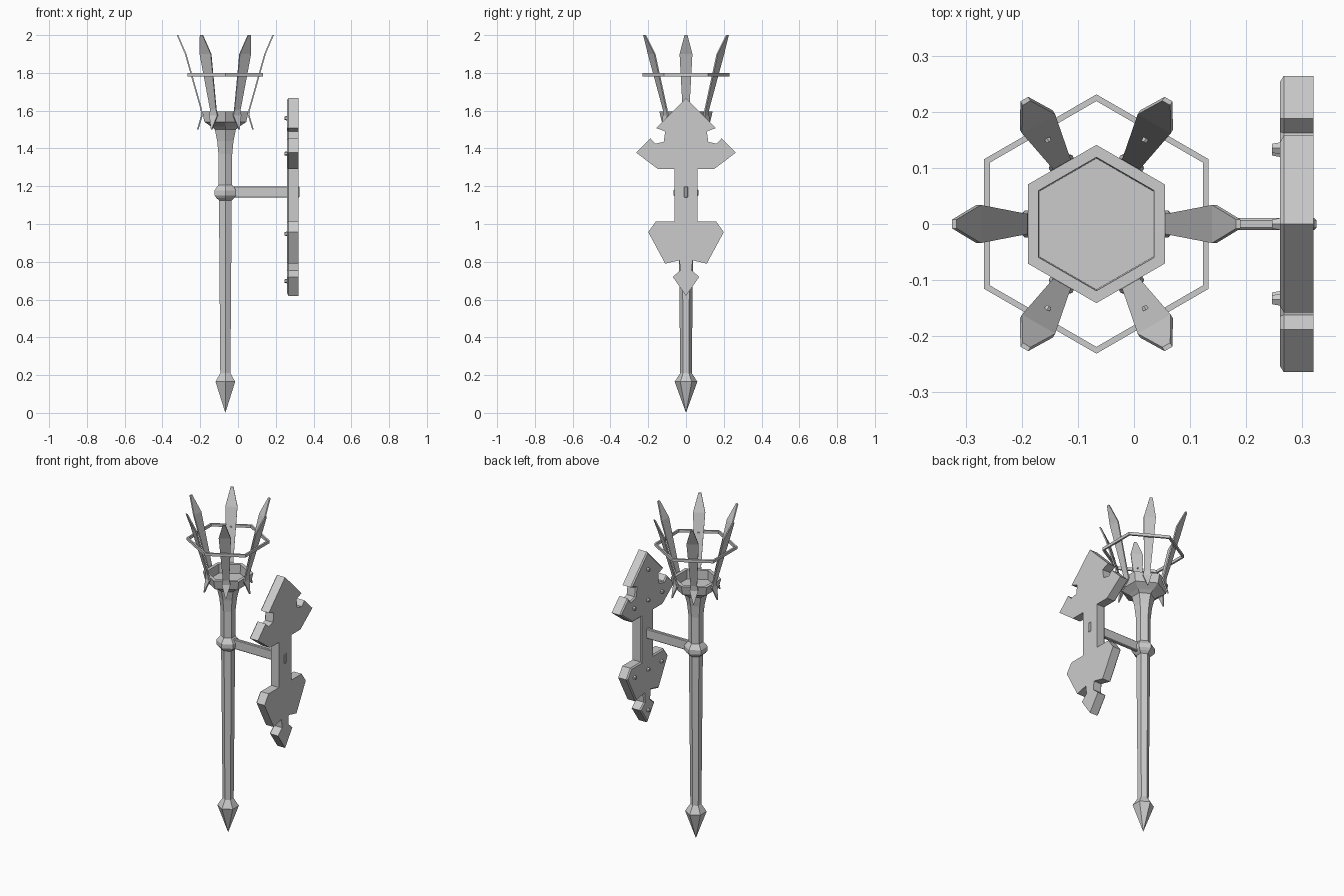
import bpy, bmesh
from math import pi, sin, cos, radians
from mathutils import Matrix, Vector

if "Cube" in bpy.data.objects:
    bpy.data.objects.remove(bpy.data.objects["Cube"])

AXIS = -0.067  # x position of the torch pole


def finish(bm, name):
    bmesh.ops.recalc_face_normals(bm, faces=bm.faces[:])
    mesh = bpy.data.meshes.new(name)
    bm.to_mesh(mesh)
    bm.free()
    obj = bpy.data.objects.new(name, mesh)
    bpy.context.collection.objects.link(obj)
    return obj


def hex_lathe(name, profile, closed=False):
    """Six-sided lathe around the pole axis; profile is (corner radius, z)."""
    bm = bmesh.new()
    rings = []
    for r, z in profile:
        if r == 0:
            rings.append([bm.verts.new((AXIS, 0, z))] * 6)
        else:
            rings.append([bm.verts.new((AXIS + r * cos(pi / 6 + k * pi / 3),
                                        r * sin(pi / 6 + k * pi / 3), z)) for k in range(6)])
    pairs = list(zip(rings, rings[1:]))
    if closed:
        pairs.append((rings[-1], rings[0]))
    for a, b in pairs:
        for k in range(6):
            n = (k + 1) % 6
            loop = list(dict.fromkeys((a[k], a[n], b[n], b[k])))
            bm.faces.new(loop)
    return finish(bm, name)


def peg(name, pos, axis, radius, length):
    bm = bmesh.new()
    rot = Vector(axis).to_track_quat('Z', 'Y').to_matrix().to_4x4()
    bmesh.ops.create_cone(bm, cap_ends=True, segments=6, radius1=radius,
                          radius2=radius * 0.7, depth=length,
                          matrix=Matrix.Translation(pos) @ rot)
    return finish(bm, name)


# Pole with pointed foot, collar, flared bowl and recessed top
hex_lathe("torch_pole", [
    (0, 0), (0.06, 0.165), (0.031, 0.21), (0.039, 1.125), (0.055, 1.138),
    (0.066, 1.152), (0.066, 1.178), (0.055, 1.192), (0.042, 1.207),
    (0.042, 1.37), (0.05, 1.44), (0.064, 1.50), (0.085, 1.515),
    (0.128, 1.54), (0.141, 1.595), (0.119, 1.595), (0.117, 1.54), (0, 1.54)])

# Hoop around the blades
hex_lathe("blade_hoop", [(0.231, 1.782), (0.231, 1.799), (0.219, 1.799), (0.219, 1.782)],
          closed=True)

# Bent blades around the bowl: (radius, z, half width)
BLADE = [(0.146, 1.50, 0.002), (0.124, 1.575, 0.024), (0.127, 1.605, 0.018),
         (0.210, 1.90, 0.034), (0.253, 2.0, 0.008)]
for i in range(6):
    bm = bmesh.new()
    rows = []
    for r, z, w in BLADE:
        rows.append([bm.verts.new(p) for p in
                     ((r + 0.004, -w, z), (r + 0.004, w, z), (r - 0.004, w, z), (r - 0.004, -w, z))])
    for a, b in zip(rows, rows[1:]):
        for k in range(4):
            bm.faces.new((a[k], a[(k + 1) % 4], b[(k + 1) % 4], b[k]))
    bm.faces.new(rows[0])
    bm.faces.new(rows[-1])
    ang = radians(60 * i)
    bm.transform(Matrix.Translation((AXIS, 0, 0)) @ Matrix.Rotation(ang, 4, 'Z'))
    finish(bm, f"blade_{i + 1}")
    # Pegs joining the diagonal blades to the hoop
    if i % 3:
        d = Vector((cos(ang), sin(ang), 0))
        peg(f"hoop_peg_{i + 1}", Vector((AXIS, 0, 1.79)) + d * 0.182, -d, 0.008, 0.026)

# Wall bracket arm
bm = bmesh.new()
bmesh.ops.create_cube(bm, size=1, matrix=Matrix.Translation(((AXIS + 0.325) / 2, 0, 1.169))
                      @ Matrix.Diagonal((0.325 - AXIS, 0.021, 0.06, 1)))
bmesh.ops.bevel(bm, geom=bm.edges[:], offset=0.004, segments=1, affect='EDGES')
finish(bm, "bracket_arm")

# Ornamental plate, mirrored half outline (y, z)
half = [(0, 1.667), (0.158, 1.508), (0.11, 1.49), (0.118, 1.435), (0.162, 1.425),
        (0.188, 1.453), (0.264, 1.378), (0.148, 1.29), (0.06, 1.29), (0.06, 1.013),
        (0.16, 1.013), (0.20, 0.957), (0.11, 0.79), (0.035, 0.808), (0.03, 0.755),
        (0.07, 0.72), (0, 0.62)]
outline = half + [(-y, z) for y, z in half[-2:0:-1]]
bm = bmesh.new()
back = bm.faces.new([bm.verts.new((0.26, y, z)) for y, z in outline])
ext = bmesh.ops.extrude_face_region(bm, geom=[back], use_keep_orig=True)
bmesh.ops.translate(bm, vec=(0.06, 0, 0),
                    verts=[g for g in ext["geom"] if isinstance(g, bmesh.types.BMVert)])
bmesh.ops.recalc_face_normals(bm, faces=bm.faces[:])
rim = [e for e in bm.edges if all(v.co.x < 0.27 for v in e.verts)]
bmesh.ops.bevel(bm, geom=rim, offset=0.007, segments=1, affect='EDGES')
finish(bm, "wall_plate")

# Rivets on the inner side of the plate
rivets = [(0, 1.56), (0, 1.373), (0.135, 1.373), (-0.135, 1.373),
          (0, 0.948), (0.13, 0.948), (-0.13, 0.948), (0, 0.698)]
for i, (y, z) in enumerate(rivets):
    peg(f"plate_rivet_{i + 1}", Vector((0.255, y, z)), (-1, 0, 0), 0.013, 0.018)
